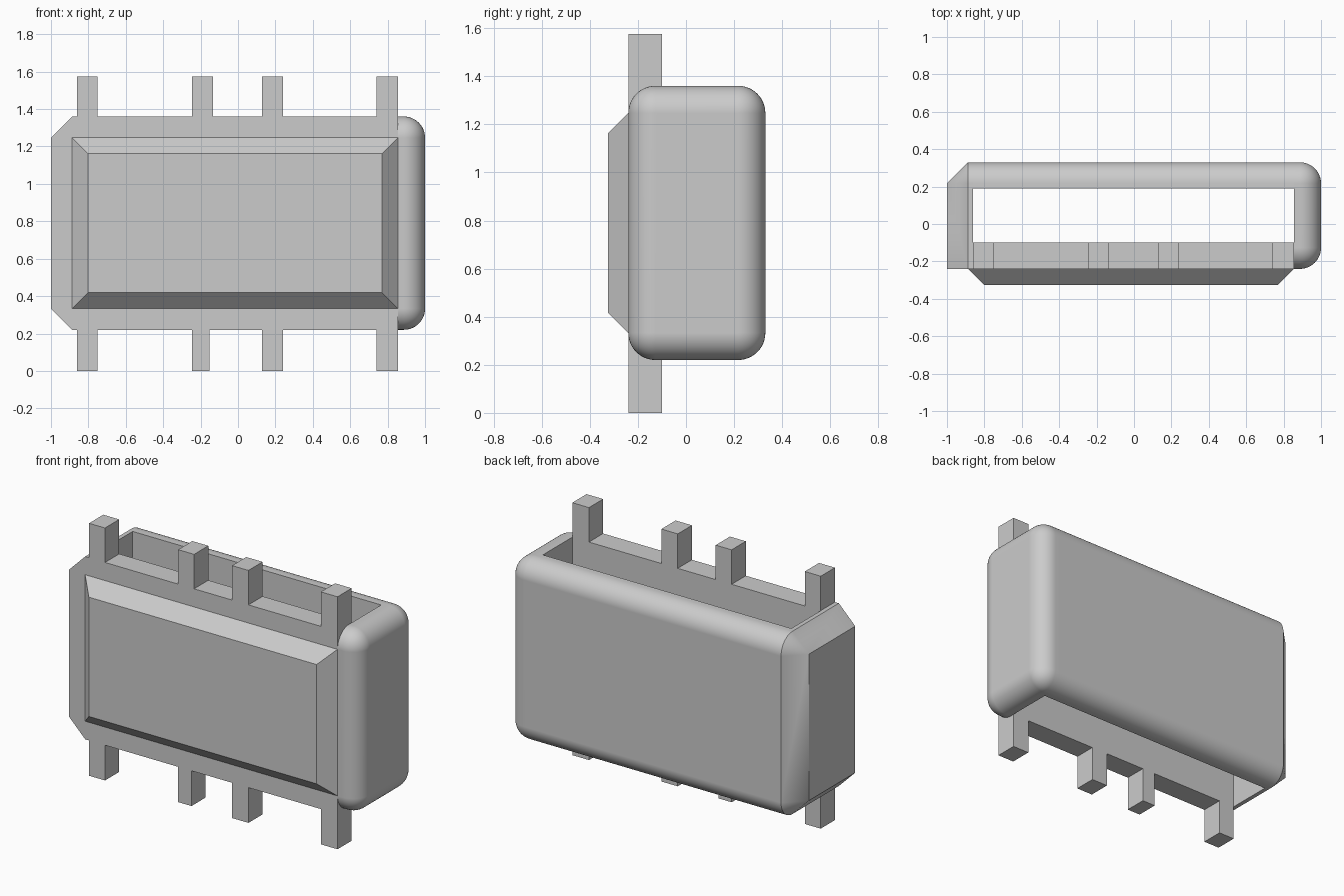
import bpy, bmesh, math

cube = bpy.data.objects.get("Cube")
if cube:
    bpy.data.objects.remove(cube, do_unlink=True)

grey = bpy.data.materials.new("plain_grey")
grey.use_nodes = True
grey.diffuse_color = (0.6, 0.6, 0.6, 1)
grey.node_tree.nodes["Principled BSDF"].inputs["Base Color"].default_value = (0.6, 0.6, 0.6, 1)

# Main dimensions
FRONT, INNER_FRONT, INNER_BACK, BACK = -0.24, -0.10, 0.19, 0.33
BOTTOM, TOP, HEIGHT = 0.22, 1.36, 1.575
LEFT_IN, RIGHT_IN = -0.86, 0.855
R = 0.113


def finish(name, bm, smooth=False):
    bmesh.ops.recalc_face_normals(bm, faces=bm.faces[:])
    mesh = bpy.data.meshes.new(name)
    bm.to_mesh(mesh)
    bm.free()
    mesh.materials.append(grey)
    obj = bpy.data.objects.new(name, mesh)
    bpy.context.collection.objects.link(obj)
    if smooth:
        bpy.ops.object.select_all(action='DESELECT')
        obj.select_set(True)
        bpy.context.view_layer.objects.active = obj
        bpy.ops.object.shade_smooth_by_angle(angle=math.radians(30))
        obj.modifiers.new("even_normals", 'WEIGHTED_NORMAL').keep_sharp = True
    return obj


def box_mesh(x0, x1, y0, y1, z0, z1):
    bm = bmesh.new()
    bmesh.ops.create_cube(bm, size=1)
    for v in bm.verts:
        v.co = (x1 if v.co.x > 0 else x0, y1 if v.co.y > 0 else y0, z1 if v.co.z > 0 else z0)
    return bm


def rounded_back(y_start, steps=12):
    """Outline in y, z with square front corners and round back corners."""
    pts = [(y_start, BOTTOM)]
    for cz, start in ((BOTTOM + R, -90), (TOP - R, 0)):
        for i in range(steps + 1):
            a = math.radians(start + 90 * i / steps)
            pts.append((BACK - R + R * math.cos(a), cz + R * math.sin(a)))
    return pts + [(y_start, TOP)]


# Back wall: rounded outline extruded along x
bm = bmesh.new()
face = bm.faces.new([bm.verts.new((LEFT_IN, y, z)) for y, z in rounded_back(INNER_BACK)])
new = bmesh.ops.extrude_face_region(bm, geom=[face])["geom"]
bmesh.ops.translate(bm, vec=(RIGHT_IN - LEFT_IN, 0, 0),
                    verts=[g for g in new if isinstance(g, bmesh.types.BMVert)])
finish("back_wall", bm, True)

# Chamfered end: rounded outline tapering to a smaller rectangle
bm = bmesh.new()
for x in (LEFT_IN, -1 + R):
    for y, z in rounded_back(FRONT):
        bm.verts.new((x, y, z))
for y in (FRONT, BACK - R):
    for z in (BOTTOM + R, TOP - R):
        bm.verts.new((-1, y, z))
bmesh.ops.convex_hull(bm, input=bm.verts[:])
bmesh.ops.dissolve_limit(bm, angle_limit=0.01, verts=bm.verts[:], edges=bm.edges[:])
finish("chamfered_end", bm, True)

# Rounded end: all edges rounded except those on the inner side
bm = box_mesh(RIGHT_IN, 1, FRONT, BACK, BOTTOM, TOP)
edges = [e for e in bm.edges if any(v.co.x > 0.9 for v in e.verts)]
bmesh.ops.bevel(bm, geom=edges, offset=R, segments=12, profile=0.5, affect='EDGES')
finish("rounded_end", bm, True)

# Front wall
finish("front_wall", box_mesh(LEFT_IN, RIGHT_IN, FRONT, INNER_FRONT, BOTTOM, TOP))

# Raised front panel with sloping sides
bm = box_mesh(-0.887, RIGHT_IN, -0.325, FRONT, BOTTOM + R, TOP - R)
for v in bm.verts:
    if v.co.y < FRONT - 0.01:
        v.co.x += 0.085 if v.co.x < 0 else -0.085
        v.co.z += 0.085 if v.co.z < 0.8 else -0.085
finish("front_panel", bm)

# Pegs along the top and bottom of the front wall
for i, (x0, x1) in enumerate(((LEFT_IN, -0.75), (-0.245, -0.135), (0.127, 0.24), (0.74, RIGHT_IN))):
    finish(f"top_peg_{i + 1}", box_mesh(x0, x1, FRONT, INNER_FRONT, TOP, HEIGHT))
    low_x1 = -0.153 if i == 1 else x1
    finish(f"bottom_peg_{i + 1}", box_mesh(x0, low_x1, FRONT, INNER_FRONT, 0, BOTTOM))
